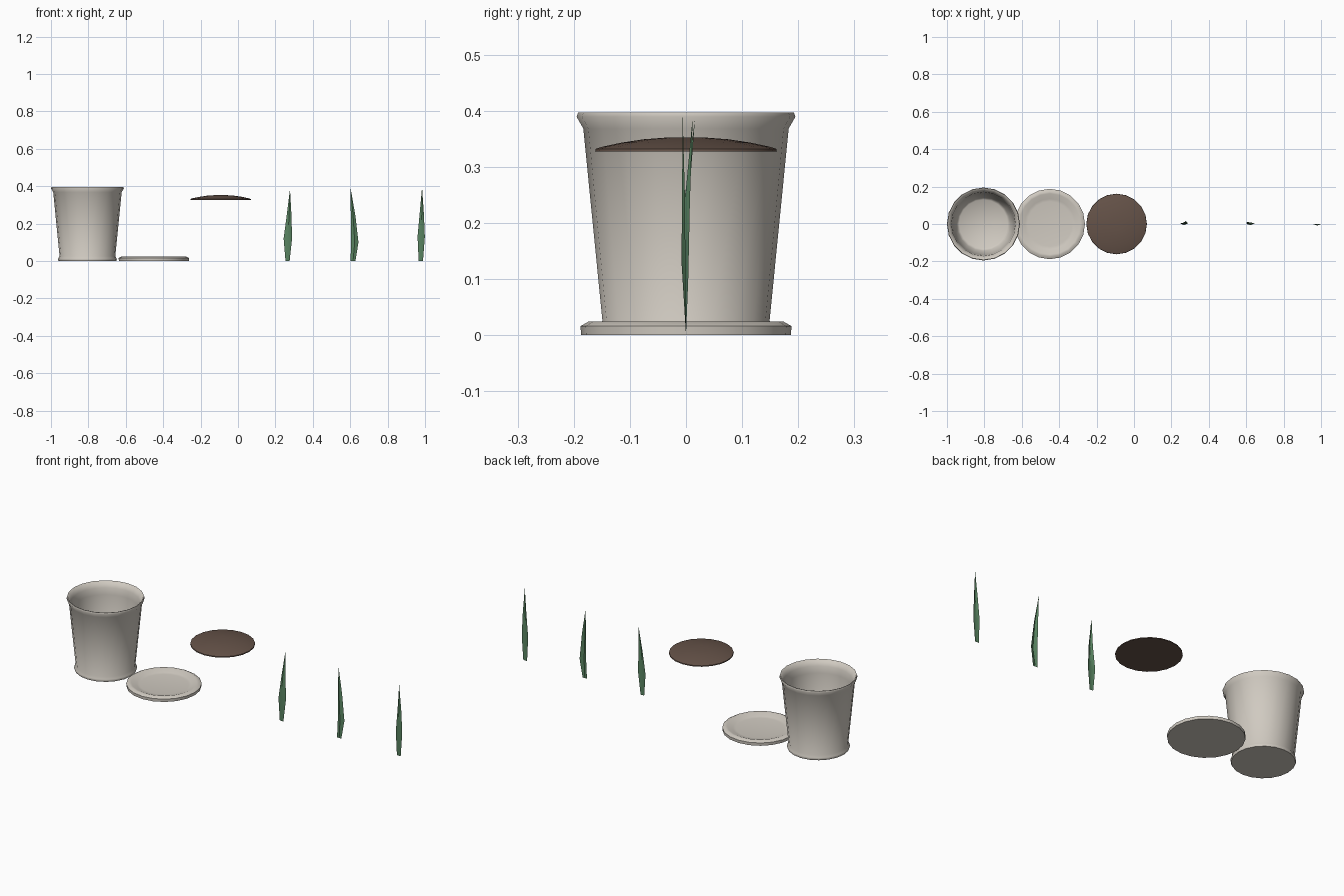
import bpy, bmesh, math

cube = bpy.data.objects.get("Cube")
if cube:
    bpy.data.objects.remove(cube)

SIDES = 20


def material(name, rgb):
    m = bpy.data.materials.new(name)
    m.use_nodes = True
    m.diffuse_color = (*rgb, 1)
    m.node_tree.nodes["Principled BSDF"].inputs["Base Color"].default_value = (*rgb, 1)
    return m


ceramic = material("pale ceramic", (0.63, 0.59, 0.53))
earth = material("brown soil", (0.13, 0.085, 0.065))
green = material("leaf green", (0.10, 0.23, 0.12))


def finish(name, bm, mat, location, angle):
    bmesh.ops.recalc_face_normals(bm, faces=bm.faces)
    mesh = bpy.data.meshes.new(name)
    bm.to_mesh(mesh)
    bm.free()
    mesh.materials.append(mat)
    obj = bpy.data.objects.new(name, mesh)
    bpy.context.collection.objects.link(obj)
    obj.location = location
    bpy.ops.object.select_all(action="DESELECT")
    obj.select_set(True)
    bpy.context.view_layer.objects.active = obj
    bpy.ops.object.shade_smooth_by_angle(angle=math.radians(angle))
    return obj


def lathe(name, profile, mat, x):
    """Closed round body: rings from the underside to the inside, capped at both ends."""
    bm = bmesh.new()
    turns = [2 * math.pi * i / SIDES for i in range(SIDES)]
    rings = [[bm.verts.new((r * math.cos(a), r * math.sin(a), z)) for a in turns]
             for r, z in profile]
    for low, high in zip(rings, rings[1:]):
        for i in range(SIDES):
            j = (i + 1) % SIDES
            bm.faces.new((low[i], low[j], high[j], high[i]))
    bm.faces.new(rings[0][::-1])
    bm.faces.new(rings[-1])
    return finish(name, bm, mat, (x, 0, 0), 50)


# Hollow pot with a small foot and a flared rim
lathe("pot", [(0.154, 0), (0.157, 0.006), (0.156, 0.014), (0.149, 0.026), (0.183, 0.368),
              (0.195, 0.389), (0.192, 0.397), (0.187, 0.396), (0.171, 0.367),
              (0.167, 0.33), (0.143, 0.03), (0.13, 0.02)], ceramic, -0.805)

# Shallow dished saucer
lathe("saucer", [(0.187, 0), (0.188, 0.016), (0.174, 0.024), (0.163, 0.023),
                 (0.135, 0.012), (0.12, 0.01)], ceramic, -0.45)

# Domed disc of soil
lathe("soil", [(0.162, 0.327), (0.161, 0.332), (0.148, 0.336), (0.115, 0.343),
               (0.075, 0.349), (0.035, 0.352)], earth, -0.093)


def leaf(name, x, rows, tip):
    """Creased blade: each row is left, right, middle depth, edge depth, height."""
    bm = bmesh.new()
    grid = []
    for left, right, mid_y, edge_y, z in rows:
        grid.append([bm.verts.new(p) for p in
                     ((left, edge_y, z), ((left + right) / 2, mid_y, z), (right, edge_y, z))])
    point = bm.verts.new(tip)
    for low, high in zip(grid, grid[1:]):
        for i in range(2):
            bm.faces.new((low[i], low[i + 1], high[i + 1], high[i]))
    for i in range(2):
        bm.faces.new((grid[-1][i], grid[-1][i + 1], point))
    return finish(name, bm, green, (x, 0, 0), 30)


# Three separate upright leaves
leaf("leaf_first", 0.268,
     [(-0.014, 0.008, 0, 0, 0), (-0.024, 0.021, -0.005, 0.003, 0.12),
      (-0.008, 0.018, -0.003, 0.005, 0.24)], (0.010, 0.016, 0.385))
leaf("leaf_second", 0.62,
     [(-0.018, 0.008, 0, 0, 0), (-0.016, 0.024, -0.006, 0.004, 0.10),
      (-0.017, 0.008, -0.002, 0.007, 0.24)], (-0.018, 0.012, 0.39))
leaf("leaf_third", 0.98,
     [(-0.014, 0.009, 0, 0, 0), (-0.020, 0.019, -0.008, -0.001, 0.13),
      (-0.009, 0.014, -0.007, -0.002, 0.25)], (0.004, -0.006, 0.395))
